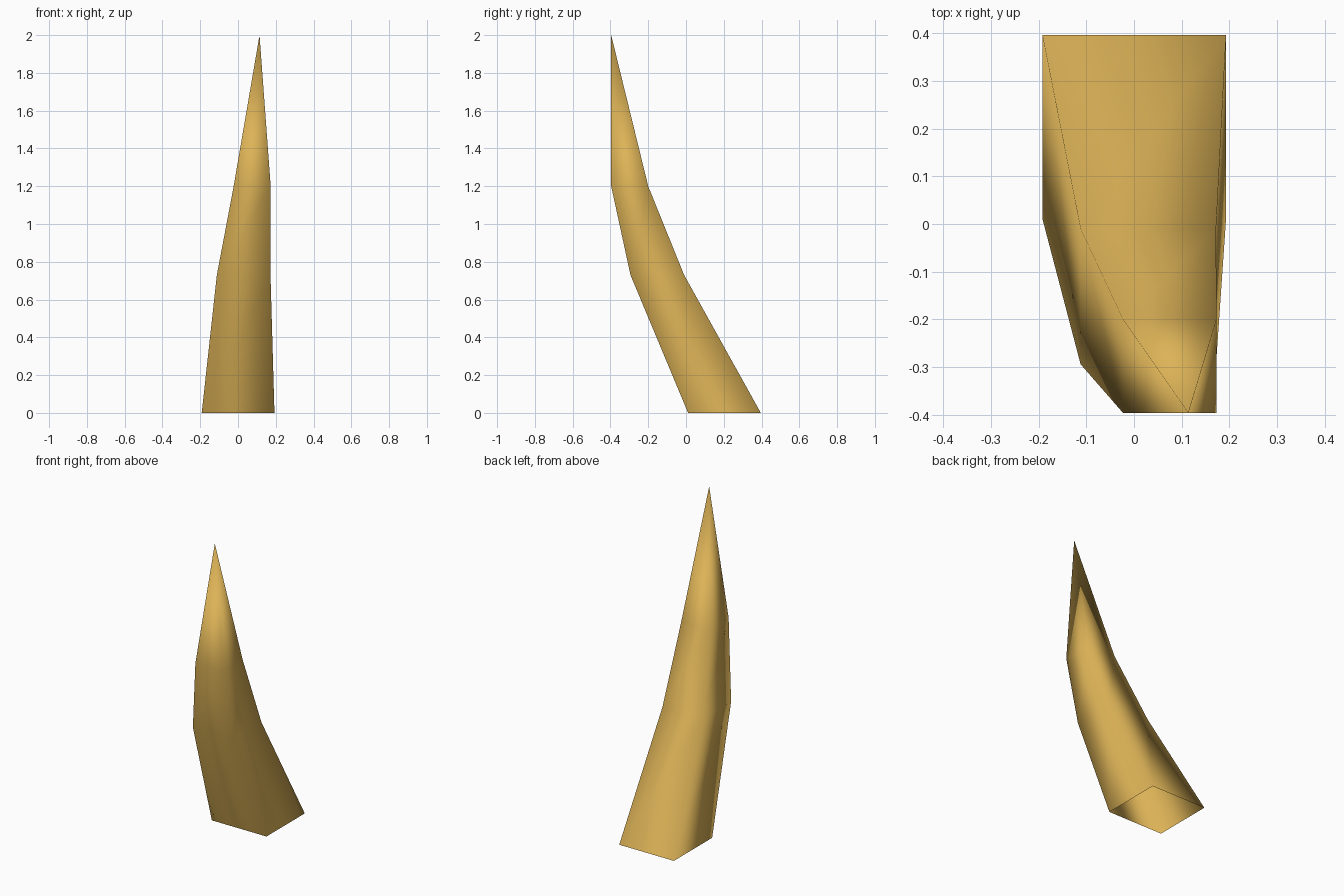
import bpy
import bmesh

cube = bpy.data.objects.get("Cube")
if cube:
    bpy.data.objects.remove(cube, do_unlink=True)

# Golden horn colour
gold = bpy.data.materials.new("golden horn")
gold.use_nodes = True
colour = (0.72, 0.45, 0.095, 1)
gold.diffuse_color = colour
gold.node_tree.nodes["Principled BSDF"].inputs["Base Color"].default_value = colour

# Square sections of the horn: left edge x, front edge y, height, side length
sections = [
    (-0.192, 0.011, 0.0, 0.385),
    (-0.112, -0.294, 0.73, 0.284),
    (-0.023, -0.396, 1.2, 0.196),
]
tip_point = (0.114, -0.396, 2.0)

bm = bmesh.new()


def square_ring(x, y, z, side):
    corners = [(0, 0), (1, 0), (1, 1), (0, 1)]
    return [bm.verts.new((x + side * i, y + side * j, z)) for i, j in corners]


# Four walls bridged between sections, closing at the tip, open at the root
rings = [square_ring(*s) for s in sections]
for low, high in zip(rings, rings[1:]):
    for i in range(4):
        j = (i + 1) % 4
        bm.faces.new((low[i], low[j], high[j], high[i]))
tip = bm.verts.new(tip_point)
for i in range(4):
    bm.faces.new((rings[-1][i], rings[-1][(i + 1) % 4], tip))

# Soft shading across all the edges
for face in bm.faces:
    face.smooth = True

mesh = bpy.data.meshes.new("curved_horn")
bm.to_mesh(mesh)
bm.free()
mesh.materials.append(gold)
horn = bpy.data.objects.new("curved_horn", mesh)
bpy.context.collection.objects.link(horn)
